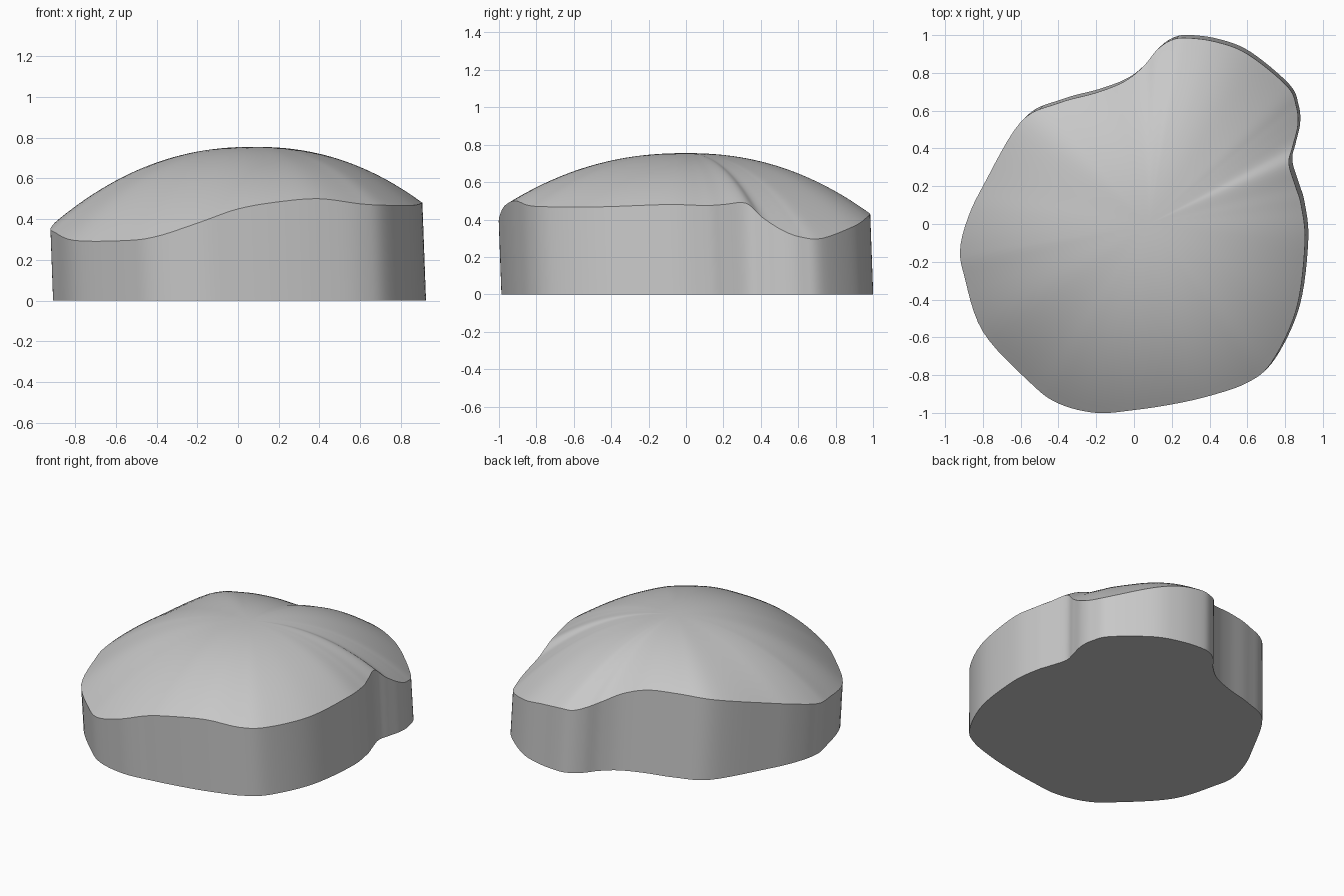
import bpy
import bmesh
import math
from mathutils import Vector

cube = bpy.data.objects.get("Cube")
if cube:
    bpy.data.objects.remove(cube, do_unlink=True)

# Rim of the dome, counter-clockwise: x, y, height
RIM = [
    (.905, -.1, .48), (.885, .1, .475), (.855, .2, .48), (.82, .32, .487),
    (.84, .41, .41), (.867, .52, .34), (.86, .62, .305), (.81, .73, .3),
    (.6, .9, .365), (.43, .965, .41), (.27, .985, .43), (.19, .97, .43),
    (.12, .92, .45), (.05, .835, .48), (-.05, .755, .53), (-.2, .695, .57),
    (-.4, .64, .575), (-.6, .54, .55), (-.8, .2, .45), (-.88, .03, .4),
    (-.92, -.13, .355), (-.9, -.27, .335), (-.8, -.57, .295),
    (-.55, -.84, .295), (-.4, -.95, .315), (-.2, -1, .38), (0, -.985, .45),
    (.2, -.955, .485), (.4, -.91, .5), (.6, -.84, .475), (.73, -.73, .468),
    (.86, -.45, .468),
]
PEAK = Vector((.08, 0, .755))
LEAN = Vector((-.037, -.037))   # sideways drift of the wall per unit of height
STEPS = 6
RINGS = 24
POWER = 2.2


def smooth_loop(points, steps):
    """Closed Catmull-Rom curve through the points."""
    pts = [Vector(p) for p in points]
    n = len(pts)
    result = []
    for i in range(n):
        a, b, c, d = (pts[(i + k) % n] for k in (-1, 0, 1, 2))
        for s in range(steps):
            t = s / steps
            result.append(b + t * .5 * ((c - a)
                          + t * (2 * a - 5 * b + 4 * c - d)
                          + t * t * (3 * (b - c) + d - a)))
    return result


def bridge(bm, inner, outer):
    """Quads between two loops of the same length."""
    n = len(inner)
    for i in range(n):
        j = (i + 1) % n
        bm.faces.new((inner[i], outer[i], outer[j], inner[j]))


def dome_point(rim, t):
    """Point on the dome between the peak and a rim point."""
    p = PEAK.lerp(rim, t)
    p.z = PEAK.z - (PEAK.z - rim.z) * math.pow(t, POWER)
    return p


rim = smooth_loop(RIM, STEPS)
bm = bmesh.new()

# Domed top
peak = bm.verts.new(PEAK)
loops = [[bm.verts.new(dome_point(p, r / RINGS)) for p in rim]
         for r in range(1, RINGS + 1)]
first = loops[0]
for i, v in enumerate(first):
    bm.faces.new((peak, v, first[(i + 1) % len(first)]))
for inner, outer in zip(loops, loops[1:]):
    bridge(bm, inner, outer)

# Leaning side wall and flat underside
base = [bm.verts.new((p.x - LEAN.x * p.z, p.y - LEAN.y * p.z, 0)) for p in rim]
bridge(bm, loops[-1], base)
bm.faces.new(list(reversed(base)))
bmesh.ops.recalc_face_normals(bm, faces=bm.faces[:])

mesh = bpy.data.meshes.new("domed_block")
bm.to_mesh(mesh)
bm.free()
block = bpy.data.objects.new("domed_block", mesh)
bpy.context.collection.objects.link(block)

# Plain grey
grey = bpy.data.materials.new("plain_grey")
grey.use_nodes = True
color = (.58, .58, .58, 1)
grey.diffuse_color = color
grey.node_tree.nodes["Principled BSDF"].inputs["Base Color"].default_value = color
mesh.materials.append(grey)

# Smooth surfaces with crisp rim and base edges
bpy.ops.object.select_all(action='DESELECT')
bpy.context.view_layer.objects.active = block
block.select_set(True)
bpy.ops.object.shade_smooth_by_angle(angle=math.radians(30))
